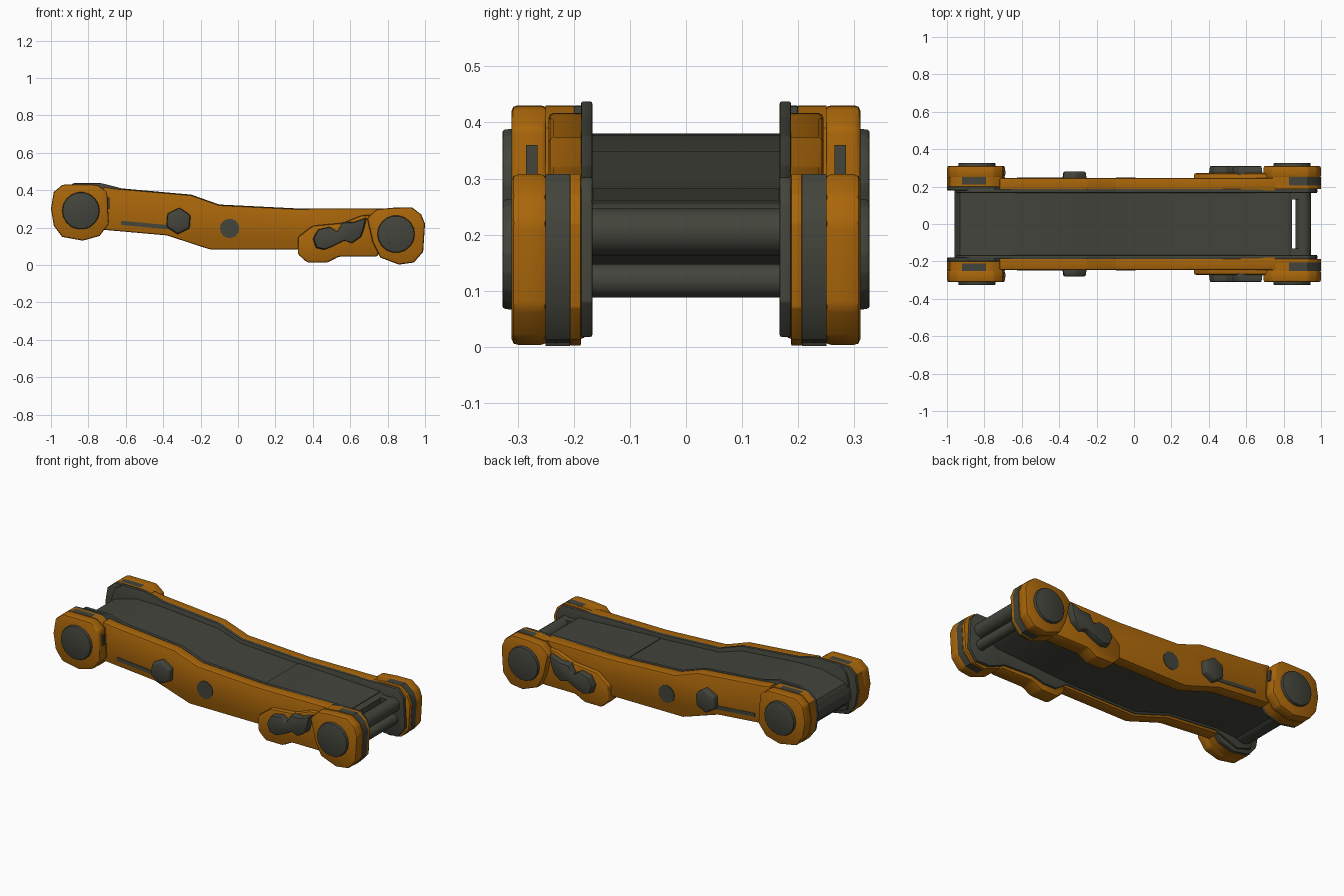
import bpy, bmesh, math

cube = bpy.data.objects.get("Cube")
if cube:
    bpy.data.objects.remove(cube, do_unlink=True)


def material(name, color):
    m = bpy.data.materials.new(name)
    m.use_nodes = True
    m.diffuse_color = color
    bsdf = m.node_tree.nodes["Principled BSDF"]
    bsdf.inputs["Base Color"].default_value = color
    bsdf.inputs["Roughness"].default_value = 0.7
    return m


ORANGE = material("orange paint", (0.40, 0.133, 0.003, 1))
GREY = material("dark grey metal", (0.056, 0.058, 0.044, 1))


def extrude(name, profile, y0, y1, mat, bevel=0.0, mirror=True, rule=None, inset=0.0):
    """Extrude an xz profile from y0 to y1, optionally shrinking the far end."""
    bm = bmesh.new()
    cx = sum(p[0] for p in profile) / len(profile)
    cz = sum(p[1] for p in profile) / len(profile)
    k = 1 - inset
    near = [bm.verts.new((x, y0, z)) for x, z in profile]
    far = [bm.verts.new((cx + (x - cx) * k, y1, cz + (z - cz) * k)) for x, z in profile]
    bm.faces.new(near)
    bm.faces.new(far)
    for i in range(len(profile)):
        j = (i + 1) % len(profile)
        bm.faces.new((near[i], near[j], far[j], far[i]))
    bmesh.ops.recalc_face_normals(bm, faces=bm.faces)
    if rule:
        for f in bm.faces:
            f.material_index = int(rule(f))
    if bevel:
        bmesh.ops.bevel(bm, geom=bm.edges[:], offset=bevel, segments=2,
                        profile=0.5, affect='EDGES', clamp_overlap=True, material=-1)
    mesh = bpy.data.meshes.new(name)
    bm.to_mesh(mesh)
    bm.free()
    mesh.materials.append(mat)
    if rule:
        mesh.materials.append(GREY)
    ob = bpy.data.objects.new(name, mesh)
    bpy.context.collection.objects.link(ob)
    bpy.ops.object.select_all(action='DESELECT')
    ob.select_set(True)
    bpy.context.view_layer.objects.active = ob
    bpy.ops.object.shade_smooth_by_angle(angle=math.radians(38))
    if mirror:
        mod = ob.modifiers.new("Mirror", 'MIRROR')
        mod.use_axis = (False, True, False)
        mod.use_mirror_merge = False


def circle(x, z, r, n, turn=0.0):
    return [(x + r * math.cos(turn + math.tau * i / n),
             z + r * math.sin(turn + math.tau * i / n)) for i in range(n)]


def box(x0, x1, z0, z1):
    return [(x0, z0), (x1, z0), (x1, z1), (x0, z1)]


# End housing outlines and the long beam outline
rear_end = [(-1.0, .30), (-.985, .39), (-.94, .428), (-.92, .43), (-.79, .43), (-.75, .428),
            (-.70, .39), (-.69, .22), (-.74, .155), (-.83, .13), (-.94, .15), (-.985, .21)]
front_end = [(.69, .25), (.74, .298), (.83, .306), (.93, .308), (.98, .27), (1.0, .22),
             (.99, .07), (.94, .013), (.86, .002), (.76, .04), (.72, .12)]
beam = [(-.72, .418), (-.65, .408), (-.25, .373), (-.10, .32), (.30, .30), (.76, .303),
        (.76, .083), (-.15, .083), (-.38, .158), (-.72, .188)]

# Side beams: orange outside and underneath, thin grey liner inside
extrude("side_beam", beam, .172, .245, ORANGE, .009)
liner = [(-.95, .34), (-.93, .40), (-.88, .437), (-.73, .437), (-.62, .409), (-.25, .376),
         (-.10, .323), (.30, .303), (.93, .302), (.97, .26), (.98, .08), (.93, .018),
         (.84, .018), (.74, .06), (.55, .07), (.47, .05), (.39, .05), (.32, .097),
         (-.15, .097), (-.38, .173), (-.70, .203), (-.85, .15), (-.94, .18)]
extrude("inner_liner", liner, .167, .187, GREY, .003)


# Inner parts of the housings, with grey bands on the outline
def rear_band(f):
    c = f.calc_center_median()
    return f.normal.z > .9 and -.9 < c.x < -.8


def front_band(f):
    return abs(f.normal.y) < .5 and f.calc_center_median().x > .82


extrude("rear_inner_flange", rear_end, .18, .20, GREY, .003)
extrude("rear_housing_rim", rear_end, .20, .212, ORANGE)
extrude("rear_housing_band", rear_end, .212, .25, ORANGE, rule=rear_band)
extrude("front_housing_rim", front_end, .187, .207, ORANGE, .003)
extrude("front_housing_band", front_end, .207, .25, ORANGE, rule=front_band)
for label, outline, x, z in (("rear", rear_end, -.84, .29), ("front", front_end, .845, .165)):
    extrude(label + "_housing_outer", outline, .247, .311, ORANGE, .012)
    extrude(label + "_round_cap", circle(x, z, .102, 18), .30, .327, GREY, .004, inset=.04)
extrude("rear_housing_tab", box(-.70, -.688, .30, .36), .265, .285, GREY)

# Lower bracket with its angular linkage cover
bracket = [(.32, .15), (.32, .058), (.37, .013), (.48, .013), (.54, .045), (.75, .045),
           (.75, .27), (.66, .265), (.56, .225), (.40, .21)]
extrude("lower_bracket", bracket, .178, .272, ORANGE, .012)
linkage = [(.398, .14), (.415, .09), (.46, .08), (.51, .10), (.57, .13), (.61, .115),
           (.66, .15), (.675, .19), (.69, .255), (.62, .23), (.56, .23), (.53, .178),
           (.49, .205), (.425, .19)]
extrude("linkage_cover", linkage, .26, .31, GREY, .006, inset=.05)

# Details on the outer beam face
extrude("hex_boss", circle(-.318, .235, .073, 6, .45), .235, .28, GREY, .008, inset=.08)
extrude("round_plate", circle(-.045, .195, .052, 14), .242, .249, GREY)
extrude("groove_strip", [(-.625, .236), (-.34, .21), (-.34, .188), (-.625, .214)],
        .241, .248, GREY)

# Central deck with a raised panel
deck = [(-.95, .31), (-.93, .34), (-.78, .38), (-.62, .378), (-.25, .348), (-.10, .30),
        (.30, .278), (.82, .256), (.845, .24), (.845, .17), (.80, .14), (.30, .11),
        (-.15, .11), (-.38, .185), (-.70, .215), (-.90, .20), (-.95, .23)]
extrude("deck", deck, -.18, .18, GREY, mirror=False)
panel = [(.28, .283), (.30, .283), (.82, .26), (.82, .25), (.28, .27)]
extrude("deck_panel", panel, -.165, .165, GREY, mirror=False)

# Cross bars at the ends, and the blocks that join the front roller to the deck
extrude("upper_roller", circle(.905, .205, .042, 16), -.18, .18, GREY, mirror=False)
extrude("roller_block", box(.83, .90, .17, .243), .13, .18, GREY)
extrude("lower_cross_bar", circle(.905, .118, .03, 12), -.18, .18, GREY, mirror=False)
extrude("rear_roller", circle(-.88, .27, .08, 16), -.18, .18, GREY, mirror=False)
